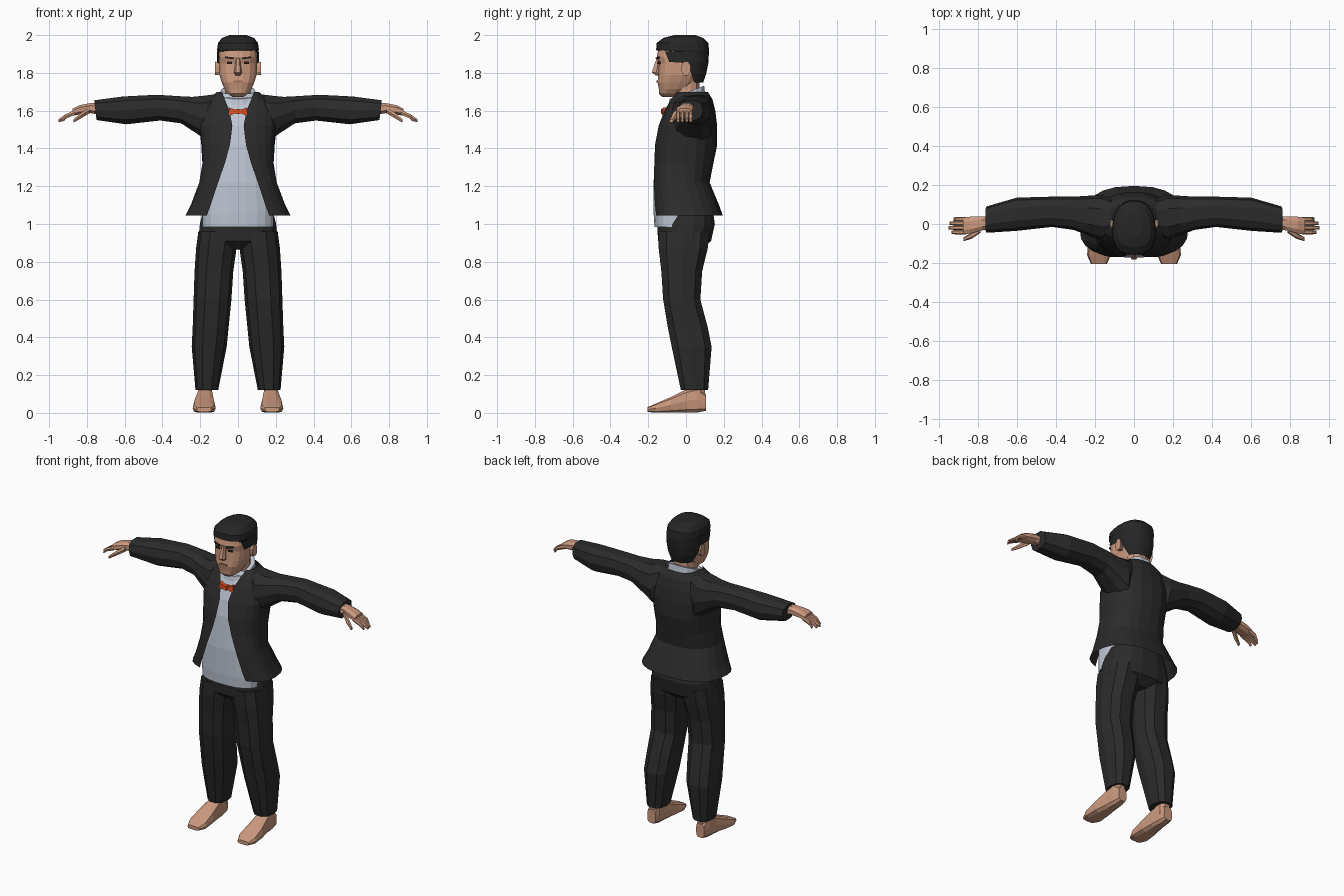
import bpy, bmesh, math
from mathutils import Matrix, Vector

E = 0.8   # squareness of the cross-sections


def material(name, rgb):
    m = bpy.data.materials.new(name)
    m.diffuse_color = (*rgb, 1)
    return m


SUIT = material("suit_black", (0.024, 0.024, 0.024))
HAIR = material("hair_black", (0.019, 0.019, 0.019))
SKIN = material("skin", (0.60, 0.32, 0.21))
LIPS = material("lips", (0.36, 0.16, 0.11))
SHIRT = material("shirt_grey", (0.52, 0.57, 0.66))
BOW = material("bow_orange", (0.85, 0.085, 0.015))
EYES = material("eye_dark", (0.025, 0.016, 0.012))


def finish(name, bm, mat, mirror):
    me = bpy.data.meshes.new(name)
    bm.to_mesh(me)
    bm.free()
    me.materials.append(mat)
    ob = bpy.data.objects.new(name, me)
    bpy.context.collection.objects.link(ob)
    if mirror:
        ob.modifiers.new("Mirror", 'MIRROR')
    return ob


def loft(name, mat, rings, axis='z', n=12, e=E, mid=0.5, tilt=0, opening=None, mirror=False):
    """Skin rings (position, a_min, a_max, b_min, b_max); opening = half gap angle per ring."""
    bm = bmesh.new()
    rows = []
    for i, (p, a0, a1, b0, b1) in enumerate(rings):
        gap = math.radians(opening[i]) if opening else 0
        ca, ra, cb = (a0 + a1) / 2, (a1 - a0) / 2, b0 + mid * (b1 - b0)
        row = []
        for k in range(n + 1 if opening else n):
            t = gap + (2 * math.pi - 2 * gap) * k / n
            if not opening:
                t += math.pi / n
            s, c = math.sin(t), -math.cos(t)
            a = ca + ra * math.copysign(abs(s) ** e, s)
            b = cb + math.copysign(abs(c) ** e, c) * (cb - b0 if c < 0 else b1 - cb)
            co = {'z': (a, b, p + tilt * b), 'x': (p + tilt * (b - cb), a, b), 'y': (a, p, b)}[axis]
            row.append(bm.verts.new(co))
        rows.append(row)
    for lo, hi in zip(rows, rows[1:]):
        for k in range(n):
            j = (k + 1) % len(lo)
            bm.faces.new((lo[k], lo[j], hi[j], hi[k]))
    if opening:
        if opening[-1] == 0:
            bm.faces.new(rows[-1][:-1])
    else:
        bm.faces.new(rows[0][::-1])
        bm.faces.new(rows[-1])
    if not opening:
        bmesh.ops.recalc_face_normals(bm, faces=bm.faces)
    return finish(name, bm, mat, mirror)


def sym(rows):
    """Rings (z, half_width, y_min, y_max) centred on x = 0."""
    return [(r[0], -r[1], r[1], r[2], r[3]) for r in rows]


def plate(name, mat, loc, size, rot_z=0, rot_y=0, mirror=True):
    bm = bmesh.new()
    bmesh.ops.create_cube(bm, size=1)
    m = (Matrix.Translation(Vector(loc)) @ Matrix.Rotation(math.radians(rot_z), 4, 'Z')
         @ Matrix.Rotation(math.radians(rot_y), 4, 'Y') @ Matrix.Diagonal((*size, 1)))
    bm.transform(m)
    return finish(name, bm, mat, mirror)


# Trousers
loft("trouser_leg", SUIT, [
    (0.12, 0.105, 0.225, -0.03, 0.12), (0.35, 0.06, 0.245, -0.08, 0.14),
    (0.45, 0.05, 0.24, -0.10, 0.12), (0.60, 0.035, 0.235, -0.125, 0.08),
    (0.75, 0.025, 0.23, -0.135, 0.09), (0.87, 0.008, 0.222, -0.15, 0.12),
    (0.96, 0.0, 0.21, -0.15, 0.13)], n=10, mirror=True)
loft("trouser_hips", SUIT, sym([
    (0.865, 0.12, -0.10, 0.08), (0.91, 0.214, -0.15, 0.135),
    (1.0, 0.205, -0.155, 0.155), (1.10, 0.18, -0.13, 0.14)]), n=16)

# Bare feet and ankles
loft("foot", SKIN, [
    (-0.205, 0.14, 0.22, 0.005, 0.03), (-0.16, 0.118, 0.24, 0, 0.05),
    (-0.08, 0.122, 0.235, 0, 0.085), (0.0, 0.13, 0.22, 0, 0.125),
    (0.06, 0.135, 0.215, 0, 0.14), (0.105, 0.145, 0.205, 0.01, 0.10)],
    axis='y', n=10, e=0.6, mirror=True)
loft("ankle", SKIN, [(0.06, 0.135, 0.21, 0.0, 0.105), (0.2, 0.135, 0.21, 0.01, 0.10)],
     n=8, mirror=True)

# Shirt body, showing through the open jacket
loft("shirt", SHIRT, sym([
    (0.985, 0.19, -0.168, 0.10), (1.05, 0.19, -0.172, 0.10), (1.22, 0.18, -0.173, 0.09),
    (1.32, 0.17, -0.165, 0.10), (1.42, 0.175, -0.157, 0.12), (1.52, 0.18, -0.137, 0.13),
    (1.60, 0.16, -0.107, 0.12), (1.66, 0.13, -0.078, 0.11), (1.69, 0.09, -0.06, 0.09)]),
    n=20, mid=0.4)

# Jacket shell: height, half width, front, back, half width of the front opening
jacket = [(1.045, 0.278, -0.175, 0.195, 0.165), (1.10, 0.25, -0.18, 0.175, 0.145),
          (1.22, 0.205, -0.18, 0.125, 0.105), (1.32, 0.19, -0.172, 0.145, 0.07),
          (1.42, 0.195, -0.165, 0.165, 0.042), (1.52, 0.205, -0.145, 0.165, 0.03),
          (1.60, 0.19, -0.115, 0.155, 0.045), (1.66, 0.16, -0.085, 0.14, 0.07),
          (1.70, 0.11, -0.06, 0.115, 0.085)]
gaps = [math.degrees(math.asin((r[4] / r[1]) ** (1 / E))) for r in jacket]
loft("jacket", SUIT, sym(jacket), n=20, mid=0.4, opening=gaps)

# Sleeves
loft("sleeve", SUIT, [
    (0.07, -0.04, 0.11, 1.58, 1.695), (0.16, -0.085, 0.15, 1.42, 1.685),
    (0.23, -0.06, 0.145, 1.475, 1.677), (0.31, -0.03, 0.14, 1.53, 1.68),
    (0.42, -0.015, 0.14, 1.545, 1.687), (0.60, -0.035, 0.135, 1.525, 1.678),
    (0.755, -0.045, 0.09, 1.548, 1.657)], axis='x', n=10, tilt=0.12, mirror=True)

# Hands with thumb and fingers
loft("hand", SKIN, [
    (0.72, -0.03, 0.04, 1.575, 1.64), (0.78, -0.035, 0.042, 1.585, 1.642),
    (0.84, -0.052, 0.04, 1.578, 1.63), (0.875, -0.055, 0.035, 1.572, 1.612)],
    axis='x', n=8, mirror=True)
for i, (y, tip) in enumerate([(-0.042, 0.935), (-0.019, 0.95), (0.004, 0.945), (0.025, 0.925)]):
    loft("finger_%d" % (i + 1), SKIN, [
        (0.86, y - 0.012, y + 0.012, 1.578, 1.606), (0.91, y - 0.012, y + 0.012, 1.558, 1.584),
        (tip, y - 0.008, y + 0.008, 1.538, 1.556)], axis='x', n=6, mirror=True)
loft("thumb", SKIN, [
    (0.785, -0.045, -0.01, 1.585, 1.62), (0.83, -0.075, -0.042, 1.558, 1.592),
    (0.872, -0.088, -0.068, 1.535, 1.555)], axis='x', n=6, mirror=True)

# Neck and shirt collar
loft("neck", SKIN, sym([(1.62, 0.07, -0.06, 0.07), (1.79, 0.068, -0.07, 0.075)]), n=12)
loft("collar", SHIRT, sym([(1.635, 0.104, -0.10, 0.105), (1.695, 0.094, -0.088, 0.098)]),
     n=14, tilt=0.38)

# Bow tie
loft("bow_wing", BOW, [
    (0.0, -0.128, -0.105, 1.587, 1.603), (0.02, -0.13, -0.10, 1.582, 1.61),
    (0.048, -0.125, -0.09, 1.565, 1.622)], axis='x', n=4, e=0.6, mirror=True)
plate("bow_knot", BOW, (0, -0.118, 1.595), (0.02, 0.03, 0.026), mirror=False)

# Head
loft("head", SKIN, sym([
    (1.672, 0.03, -0.125, -0.05), (1.69, 0.055, -0.143, -0.01), (1.715, 0.073, -0.145, 0.03),
    (1.75, 0.088, -0.152, 0.06), (1.79, 0.1, -0.148, 0.08), (1.85, 0.103, -0.145, 0.095),
    (1.885, 0.103, -0.156, 0.10), (1.94, 0.098, -0.146, 0.105), (1.975, 0.07, -0.10, 0.07)]),
    n=16, mid=0.4)
loft("nose", SKIN, sym([
    (1.787, 0.014, -0.162, -0.13), (1.802, 0.021, -0.184, -0.13),
    (1.875, 0.011, -0.158, -0.13)]), n=6)
loft("ear", SKIN, [(0.09, -0.02, 0.01, 1.79, 1.85), (0.122, -0.025, 0.025, 1.785, 1.862)],
     axis='x', n=8, mirror=True)
plate("eye", EYES, (0.044, -0.142, 1.853), (0.026, 0.009, 0.012), rot_z=18)
plate("eyebrow", HAIR, (0.046, -0.149, 1.88), (0.045, 0.009, 0.009), rot_z=18, rot_y=-8)
plate("mouth", LIPS, (0, -0.151, 1.755), (0.05, 0.009, 0.012), mirror=False)

# Hair shell, open around the face
loft("hair", HAIR, sym([
    (1.75, 0.082, -0.10, 0.092), (1.80, 0.105, -0.14, 0.108), (1.852, 0.111, -0.153, 0.118),
    (1.858, 0.111, -0.155, 0.118), (1.912, 0.111, -0.158, 0.122), (1.92, 0.111, -0.158, 0.122),
    (1.958, 0.106, -0.156, 0.118), (1.985, 0.085, -0.12, 0.09), (2.0, 0.045, -0.06, 0.05)]),
    n=20, mid=0.4, opening=[120, 112, 102, 72, 60, 0, 0, 0, 0])
